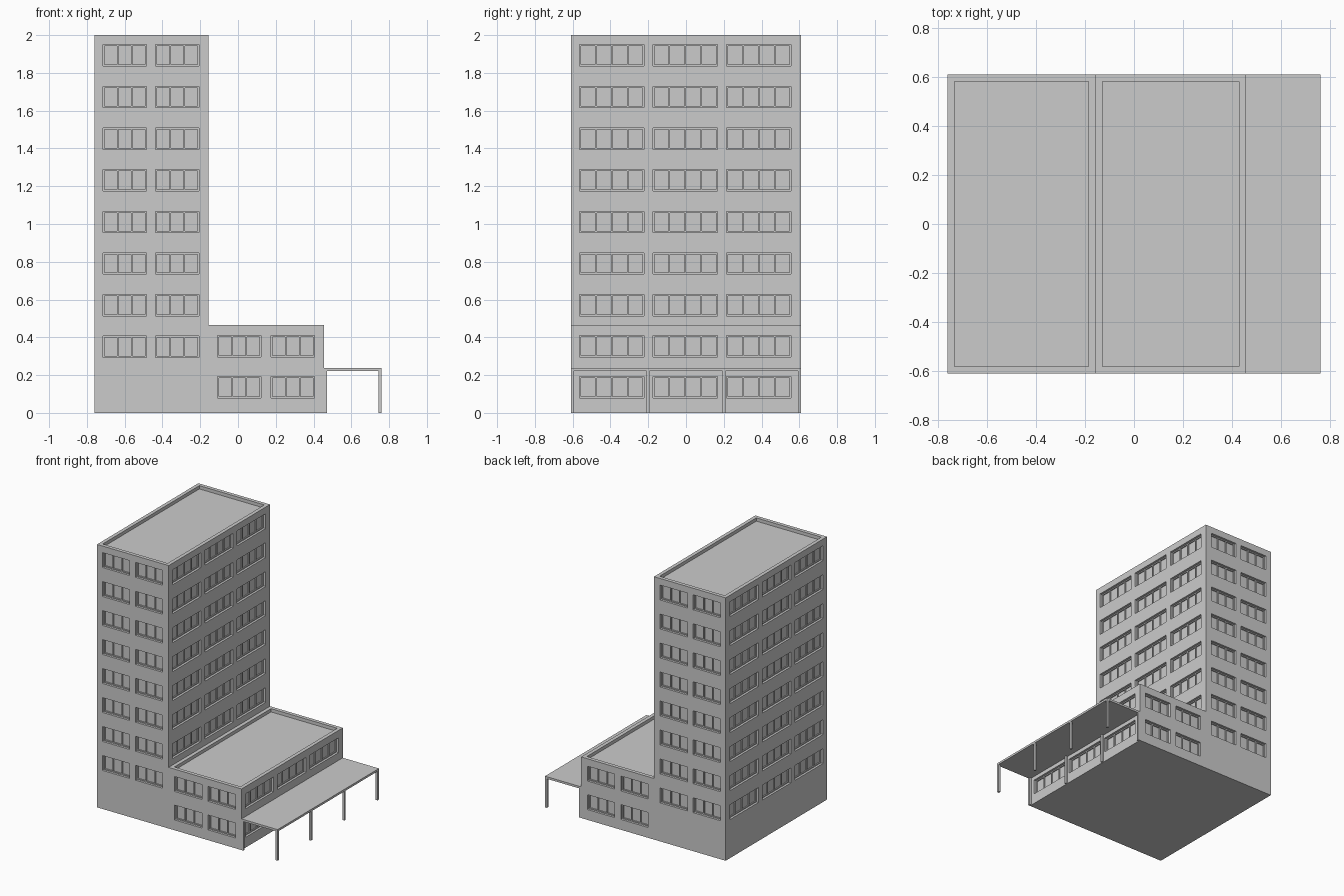
import bpy, bmesh

if "Cube" in bpy.data.objects:
    bpy.data.objects.remove(bpy.data.objects["Cube"])

X0, X1, X2, X3 = -0.76, -0.157, 0.456, 0.76   # tower left, tower right, podium right, canopy edge
HY, H, HP = 0.609, 2.0, 0.465                 # half width, tower height, podium height
RIM, SINK = 0.028, 0.025                      # roof parapet width and depth
DEPTH, BAR = 0.025, 0.008                     # window recess depth, frame bar width


def add_box(bm, lo, hi):
    vs = bmesh.ops.create_cube(bm, size=1)["verts"]
    for v in vs:
        for i in range(3):
            v.co[i] = (lo[i] + hi[i]) / 2 + v.co[i] * (hi[i] - lo[i])


def make(name, bm):
    bmesh.ops.recalc_face_normals(bm, faces=bm.faces[:])
    me = bpy.data.meshes.new(name)
    bm.to_mesh(me)
    bm.free()
    ob = bpy.data.objects.new(name, me)
    bpy.context.collection.objects.link(ob)
    return ob


# Stepped body: L profile extruded along y
bm = bmesh.new()
profile = [(X0, 0), (X2, 0), (X2, HP), (X1, HP), (X1, H), (X0, H)]
face = bm.faces.new([bm.verts.new((x, -HY, z)) for x, z in profile])
ext = bmesh.ops.extrude_face_region(bm, geom=[face])["geom"]
bmesh.ops.translate(bm, vec=(0, 2 * HY, 0),
                    verts=[g for g in ext if isinstance(g, bmesh.types.BMVert)])
body = make("building_body", bm)

# Cutter: sunken roofs, then every window recess
cut = bmesh.new()
frames = bmesh.new()
for xa, xb, top in ((X0, X1, H), (X1, X2, HP)):
    add_box(cut, (xa + RIM, -HY + RIM, top - SINK), (xb - RIM, HY - RIM, top + 0.05))


def window(axis, wall, out, c, z, w, panes):
    """Recess plus frame; axis is the wall normal (0 or 1), out its sign."""
    h = 0.113

    def bar(bm, a0, a1, z0, z1, d0, d1):
        d0, d1 = sorted((wall + out * d0, wall + out * d1))
        if axis == 0:
            add_box(bm, (d0, a0, z0), (d1, a1, z1))
        else:
            add_box(bm, (a0, d0, z0), (a1, d1, z1))

    a, b, lo, hi = c - w / 2, c + w / 2, z - h / 2, z + h / 2
    bar(cut, a, b, lo, hi, -DEPTH, 0.02)
    d = (-DEPTH, -DEPTH + 0.008)
    bar(frames, a, b, lo, lo + BAR, *d)
    bar(frames, a, b, hi - BAR, hi, *d)
    for i in range(panes + 1):
        p = a + (w - BAR) * i / panes
        bar(frames, p, p + BAR, lo + BAR, hi - BAR, *d)


tower_rows = [1.893 - 0.2205 * i for i in range(8)]
podium_rows = [0.352, 0.135]
for side in (-1, 1):                                   # front and back
    for z in tower_rows:
        for x in (-0.6, -0.322):
            window(1, side * HY, side, x, z, 0.23, 3)
    for z in podium_rows:
        for x in (0.007, 0.289):
            window(1, side * HY, side, x, z, 0.23, 3)
for y in (-0.393, -0.004, 0.386):                      # left and right
    for z in tower_rows:
        window(0, X0, -1, y, z, 0.342, 4)
    for z in tower_rows[:7]:
        window(0, X1, 1, y, z, 0.342, 4)
    for z in podium_rows:
        window(0, X2, 1, y, z, 0.342, 4)

cutter = make("recess_cutter", cut)
cutter.hide_render = True
cutter.hide_viewport = True
mod = body.modifiers.new("recesses", "BOOLEAN")
mod.operation, mod.solver, mod.object = "DIFFERENCE", "EXACT", cutter
make("window_frames", frames)

# Canopy slab on two rows of thin posts
bm = bmesh.new()
add_box(bm, (X2, -HY, 0.221), (X3, HY, 0.237))
make("canopy_roof", bm)
bm = bmesh.new()
for x in (X2, X3 - 0.016):
    for i in range(4):
        y = -HY + (2 * HY - 0.016) * i / 3
        add_box(bm, (x, y, 0), (x + 0.016, y + 0.016, 0.221))
make("canopy_posts", bm)
